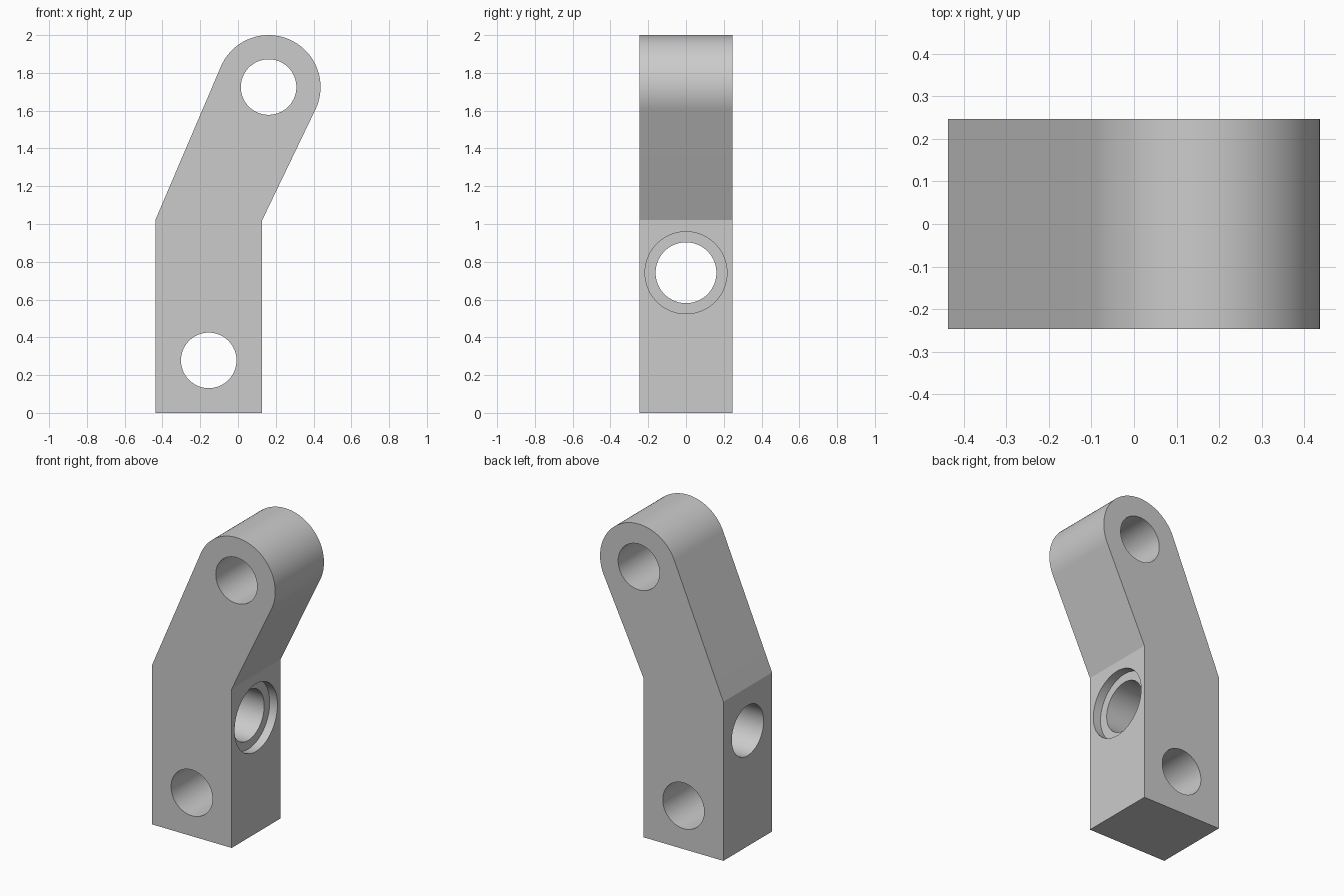
import bpy, bmesh, math
from mathutils import Vector

if "Cube" in bpy.data.objects:
    bpy.data.objects.remove(bpy.data.objects["Cube"])

HALF_DEPTH = 0.247
LEFT, RIGHT, KNEE = -0.438, 0.128, 1.02
EYE, EYE_R = Vector((0.162, 1.725)), 0.275

grey = bpy.data.materials.new("light grey")
grey.diffuse_color = (0.6, 0.6, 0.6, 1)
grey.use_nodes = True
grey.node_tree.nodes["Principled BSDF"].inputs["Base Color"].default_value = grey.diffuse_color


def tangent_angle(point, side):
    """Angle on the eye circle where the line from point touches it."""
    d = point - EYE
    return math.atan2(d.y, d.x) + side * math.acos(EYE_R / d.length)


# Side profile: straight lower leg, leaning upper leg, rounded eye end
a0 = tangent_angle(Vector((RIGHT, KNEE)), 1)
a1 = tangent_angle(Vector((LEFT, KNEE)), -1) % (2 * math.pi)
steps = 72
profile = [(LEFT, 0), (RIGHT, 0), (RIGHT, KNEE)]
for i in range(steps + 1):
    a = a0 + (a1 - a0) * i / steps
    profile.append((EYE.x + EYE_R * math.cos(a), EYE.y + EYE_R * math.sin(a)))
profile.append((LEFT, KNEE))

# Extrude the profile through the depth
bm = bmesh.new()
face = bm.faces.new([bm.verts.new((x, -HALF_DEPTH, z)) for x, z in profile])
ext = bmesh.ops.extrude_face_region(bm, geom=[face], use_keep_orig=True)
moved = [v for v in ext["geom"] if isinstance(v, bmesh.types.BMVert)]
bmesh.ops.translate(bm, verts=moved, vec=(0, 2 * HALF_DEPTH, 0))
bmesh.ops.recalc_face_normals(bm, faces=bm.faces)
mesh = bpy.data.meshes.new("bent_link")
bm.to_mesh(mesh)
bm.free()
mesh.materials.append(grey)
link = bpy.data.objects.new("bent_link", mesh)
bpy.context.collection.objects.link(link)


def drill(name, radius, length, location, rotation):
    """Cut a round hole in the link, then remove the cutter."""
    bpy.ops.mesh.primitive_cylinder_add(vertices=96, radius=radius, depth=length,
                                        location=location, rotation=rotation)
    cutter = bpy.context.object
    cutter.name = name
    cutter.hide_render = True
    cutter.data.materials.append(grey)
    mod = link.modifiers.new(name, 'BOOLEAN')
    mod.operation = 'DIFFERENCE'
    mod.solver = 'EXACT'
    mod.object = cutter
    bpy.ops.object.select_all(action='DESELECT')
    link.select_set(True)
    bpy.context.view_layer.objects.active = link
    bpy.ops.object.modifier_apply(modifier=name)
    bpy.data.objects.remove(cutter)


along_y, along_x = (math.pi / 2, 0, 0), (0, math.pi / 2, 0)

# Pin holes through the depth
drill("upper_pin_hole", 0.147, 1, (EYE.x, 0, EYE.y), along_y)
drill("lower_pin_hole", 0.147, 1, (-0.155, 0, 0.278), along_y)

# Cross bore with a counterbore on the right face
drill("cross_bore", 0.161, 2, (0, 0, 0.742), along_x)
drill("counterbore", 0.217, 0.11, (RIGHT, 0, 0.742), along_x)

bpy.ops.object.shade_smooth_by_angle(angle=math.radians(20))
